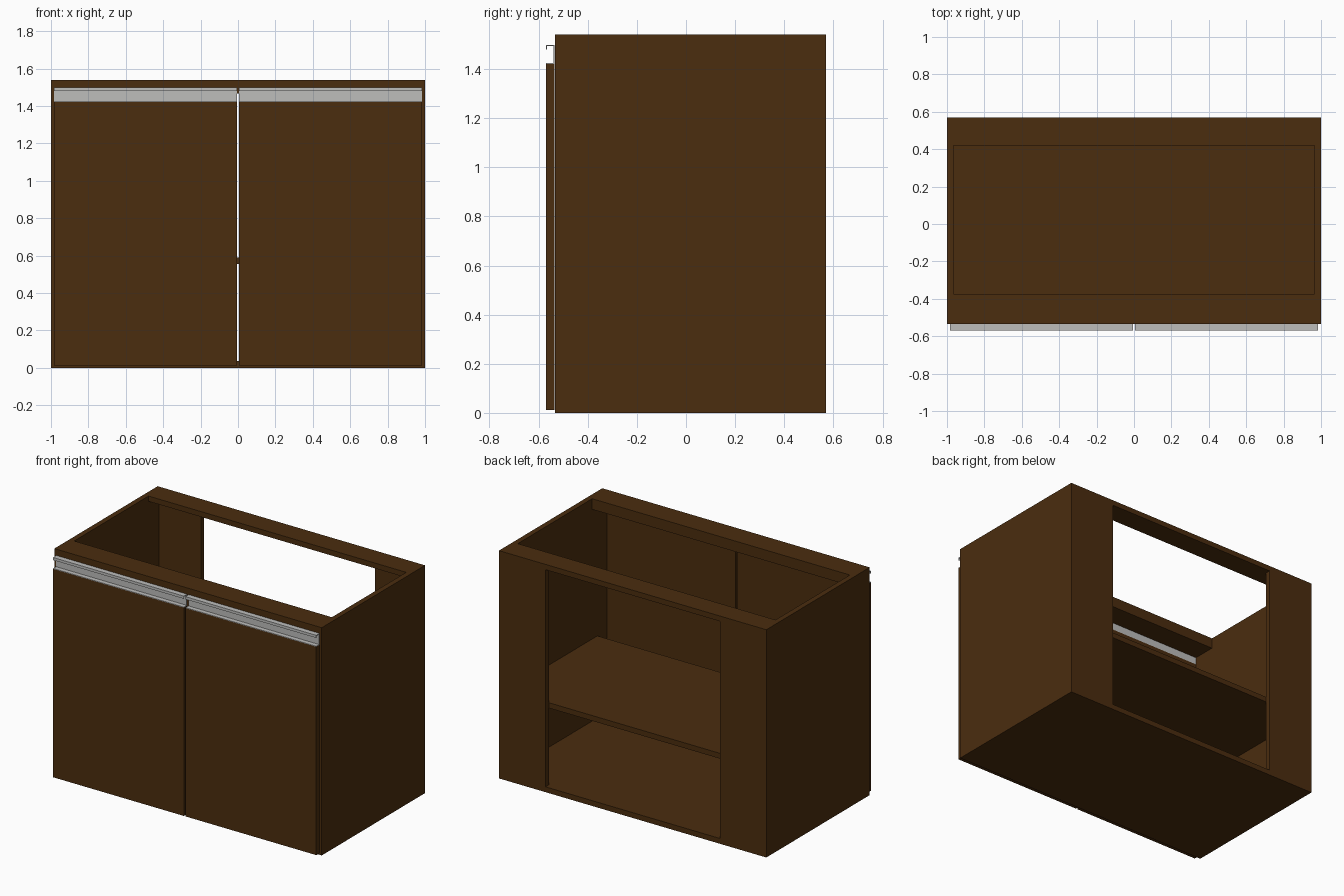
import bpy
import bmesh

if "Cube" in bpy.data.objects:
    bpy.data.objects.remove(bpy.data.objects["Cube"], do_unlink=True)


def material(name, color):
    mat = bpy.data.materials.new(name)
    mat.use_nodes = True
    mat.diffuse_color = color
    mat.node_tree.nodes["Principled BSDF"].inputs["Base Color"].default_value = color
    return mat


WOOD = material("dark_brown_wood", (0.07, 0.026, 0.0045, 1))
METAL = material("light_grey_metal", (0.51, 0.51, 0.5, 1))


def finish(name, bm, mat):
    bmesh.ops.recalc_face_normals(bm, faces=bm.faces)
    mesh = bpy.data.meshes.new(name)
    bm.to_mesh(mesh)
    bm.free()
    mesh.materials.append(mat)
    obj = bpy.data.objects.new(name, mesh)
    bpy.context.scene.collection.objects.link(obj)
    return obj


def board(name, xs, ys, zs):
    """Box board between the given limits."""
    bm = bmesh.new()
    bmesh.ops.create_cube(bm, size=1)
    for v in bm.verts:
        v.co = [lim[0] if c < 0 else lim[1] for c, lim in zip(v.co, (xs, ys, zs))]
    return finish(name, bm, WOOD)


def extrusion(name, profile, x0, x1):
    """Closed (y, z) profile pulled along x."""
    bm = bmesh.new()
    face = bm.faces.new([bm.verts.new((x0, y, z)) for y, z in profile])
    pulled = bmesh.ops.extrude_face_region(bm, geom=[face])["geom"]
    for v in pulled:
        if isinstance(v, bmesh.types.BMVert):
            v.co.x = x1
    return finish(name, bm, METAL)


T = 0.036                        # board thickness
FRONT, BACK, TOP = -0.534, 0.57, 1.54
DOOR_FRONT = FRONT - T
INNER = 1 - T
DOOR_TOP, HANDLE_TOP = 1.42, 1.498
GAP, DOOR_EDGE = 0.006, 0.984

# Carcass
board("bottom_panel", (-INNER, INNER), (FRONT, BACK), (0, T))
board("shelf", (-INNER, INNER), (-0.43, BACK - T), (0.555, 0.555 + T))
board("front_top_rail", (-INNER, INNER), (FRONT, -0.374), (TOP - 2 * T, TOP))
board("rear_top_rail", (-INNER, INNER), (0.421, BACK), (TOP - T, TOP))

# Channel handle: bottom flange, back web, top flange and a short front lip
w = 0.004
y0, y1 = DOOR_FRONT, FRONT - 0.001
handle_profile = [
    (y0, DOOR_TOP), (y1, DOOR_TOP), (y1, HANDLE_TOP), (y0, HANDLE_TOP),
    (y0, HANDLE_TOP - 0.018), (y0 + w, HANDLE_TOP - 0.018),
    (y0 + w, HANDLE_TOP - w), (y1 - w, HANDLE_TOP - w),
    (y1 - w, DOOR_TOP + w), (y0, DOOR_TOP + w),
]

# Mirrored parts
for side, s in (("left", 1), ("right", -1)):
    def span(a, b):
        return tuple(sorted((s * a, s * b)))

    board(side + "_side_panel", span(INNER, 1), (FRONT, BACK), (0, TOP))
    board(side + "_back_strip", span(0.652, INNER), (BACK - T, BACK), (T, TOP - T))
    board(side + "_door", span(GAP, DOOR_EDGE), (DOOR_FRONT, FRONT - 0.001), (0.012, DOOR_TOP))
    extrusion(side + "_door_handle", handle_profile, *span(GAP, DOOR_EDGE))
